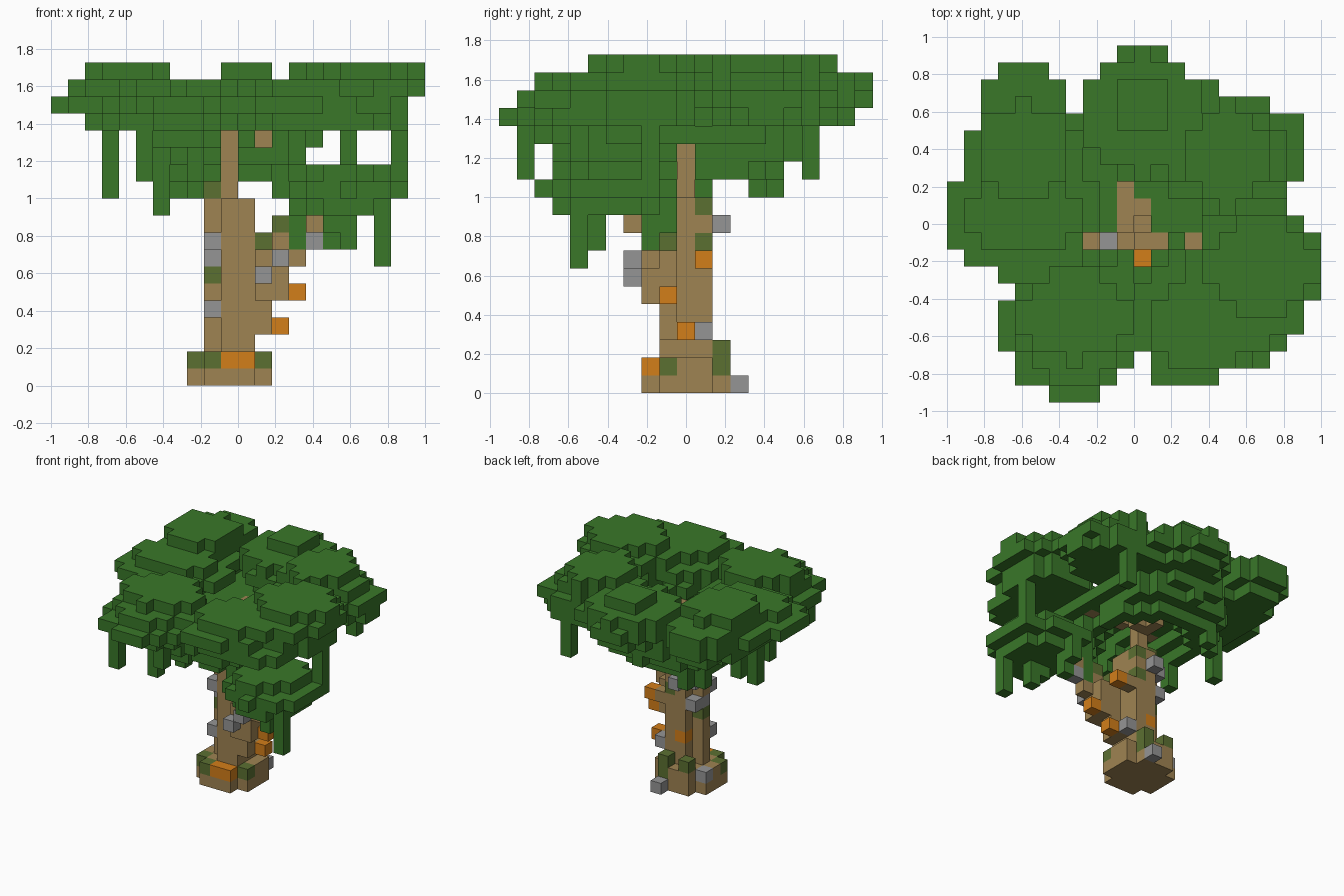
import bpy
from mathutils import Vector

old = bpy.data.objects.get("Cube")
if old:
    bpy.data.objects.remove(old, do_unlink=True)

S = 2 / 22                             # block size
ORIGIN = Vector((-1, -10.5 * S, 0))
cells = {}                             # block position -> part name


def material(name, color):
    m = bpy.data.materials.new(name)
    m.use_nodes = True
    m.diffuse_color = (*color, 1)
    m.node_tree.nodes["Principled BSDF"].inputs["Base Color"].default_value = (*color, 1)
    return m


def box(part, x, y, z):
    """Fill an inclusive range of blocks."""
    for i in range(x[0], x[1] + 1):
        for j in range(y[0], y[1] + 1):
            for k in range(z[0], z[1] + 1):
                cells[i, j, k] = part


def dots(part, *places):
    for p in places:
        cells[p] = part


def disc(part, ci, cj, rx, ry, k):
    for i in range(22):
        for j in range(21):
            if ((i - ci) / rx) ** 2 + ((j - cj) / ry) ** 2 <= 1:
                cells[i, j, k] = part


def cluster(part, ci, cj, rx, ry, layers):
    """Stacked leaf discs; layers maps a height to how far the disc shrinks."""
    for k, cut in layers.items():
        disc(part, ci, cj, rx - cut, ry - cut, k)


# Leafy funnel beneath the crown, open in front of and beside the trunk
for k, inner, outer in ((14, 0, 6.2), (13, 3, 5.85), (12, 3.6, 4.9)):
    for i in range(5, k + 2 if k == 14 else 15):
        for j in range(21):
            r = ((i - 10) ** 2 + ((j - 10) / 1.2) ** 2) ** 0.5
            front_gap = j < 10 and (i == 10 or (i == 12 and k == 14))
            side_gap = i > 10 and j == 10 and k < 14
            if inner <= r <= outer and not front_gap and not side_gap:
                cells[i, j, k] = "canopy"

# Crown clusters
cluster("canopy", 4, 14.5, 3.1, 5, {15: 0.8, 16: 0, 17: 0.1})
disc("canopy", 4, 14.3, 2.6, 2.9, 18)
cluster("canopy", 4, 10.5, 4.5, 3.6, {15: 1.5, 16: 0, 17: 1.4})
cluster("canopy", 6.8, 4, 4.3, 4.2, {14: 1.6, 15: 0, 16: 0.9})
disc("canopy", 7, 4.6, 3.2, 2.7, 17)
disc("canopy", 15.2, 4.6, 4.8, 3.3, 15)
disc("canopy", 14.05, 4.5, 3.9, 4, 16)
disc("canopy", 14.5, 4, 3.2, 2.6, 17)
cluster("canopy", 17.35, 7.2, 4, 4.6, {15: 0.9, 16: 0.8, 17: 0})
disc("canopy", 18, 7.5, 3.4, 3, 18)
cluster("canopy", 16, 14.3, 4.6, 3.5, {15: 0.3, 16: 0, 17: 0.8})
disc("canopy", 16, 14, 2.6, 3.1, 18)
cluster("canopy", 11, 16.5, 3.9, 3.7, {14: 2.3, 15: 0.8, 16: 0, 17: 0.2})
disc("canopy", 11, 17, 1.6, 1.6, 18)
dots("canopy", (10, 7, 15), (10, 8, 15), (12, 8, 15), (12, 1, 16), (15, 18, 16))

# Open the crown above the trunk
SHAFT = ((10, 12), (11, 11), (11, 10), (10, 10), (8, 9), (9, 9), (10, 9),
         (11, 9), (12, 9), (14, 9), (11, 8))
for p in [p for p in cells if p[:2] in SHAFT]:
    del cells[p]

# Low side cluster
cluster("low_canopy", 16.9, 5.8, 3.5, 3.9, {10: 0.7, 11: 0, 12: 0.9})
dots("low_canopy", (13, 6, 11), (13, 6, 12))

# Hanging vines: column, lowest and highest block
for i, j, low, high in ((3, 11, 11, 15), (5, 1, 12, 15), (6, 5, 10, 15), (6, 9, 10, 14),
                        (8, 6, 11, 14), (7, 7, 11, 14), (6, 14, 11, 14), (7, 15, 11, 13),
                        (17, 17, 12, 15), (20, 8, 11, 16), (19, 4, 7, 11), (17, 5, 8, 10),
                        (16, 8, 8, 10), (14, 8, 8, 11), (16, 5, 9, 10), (14, 7, 10, 11),
                        (8, 3, 12, 14), (16, 9, 9, 11)):
    box("hanging_vines", (i, i), (j, j), (low, high))

# Trunk with flared foot and notched left corners
box("trunk", (8, 12), (9, 11), (0, 1))
box("trunk", (9, 11), (8, 12), (0, 1))
box("trunk", (10, 11), (9, 11), (2, 10))
box("trunk", (9, 9), (10, 10), (2, 10))
box("trunk", (10, 10), (10, 10), (11, 14))
# Upper boughs
box("trunk", (10, 10), (11, 12), (13, 14))
box("trunk", (11, 11), (11, 11), (13, 14))
box("trunk", (11, 14), (9, 9), (14, 14))
dots("trunk", (8, 9, 14))
dots("canopy", (13, 9, 15))
# Side branch climbing to the low cluster
box("trunk", (12, 12), (9, 9), (3, 7))
box("trunk", (12, 12), (8, 8), (5, 7))
box("trunk", (13, 13), (8, 9), (5, 7))
dots("trunk", (12, 10, 3), (12, 11, 7), (14, 8, 7), (13, 8, 8), (15, 7, 9), (15, 8, 9))

# Moss, stones and bracket mushrooms
dots("moss", (8, 9, 1), (9, 8, 1), (12, 9, 1), (11, 12, 1),
     (9, 12, 2), (11, 12, 2), (9, 10, 6), (12, 9, 8), (13, 8, 9), (11, 11, 8),
     (11, 11, 10), (9, 10, 11))
dots("stones", (9, 9, 4), (9, 10, 7), (9, 11, 7), (9, 9, 8), (12, 7, 6), (13, 7, 7),
     (15, 8, 8), (9, 11, 9), (10, 12, 9), (12, 11, 3), (11, 13, 0), (8, 11, 1))
dots("mushrooms", (10, 8, 1), (11, 8, 1), (13, 10, 3), (14, 9, 5), (13, 11, 7), (10, 11, 4))

# Turn each part's exposed block sides into a mesh
leaf = material("leaf green", (0.041, 0.185, 0.022))
MATERIALS = {
    "canopy": leaf, "low_canopy": leaf, "hanging_vines": leaf,
    "trunk": material("bark brown", (0.345, 0.228, 0.084)),
    "moss": material("moss green", (0.105, 0.160, 0.031)),
    "stones": material("stone grey", (0.3, 0.3, 0.3)),
    "mushrooms": material("mushroom orange", (0.65, 0.21, 0.010)),
}
for part, mat in MATERIALS.items():
    verts, faces = {}, []
    for cell, owner in cells.items():
        if owner != part:
            continue
        for axis in range(3):
            for side in (0, 1):
                beside = list(cell)
                beside[axis] += 2 * side - 1
                if tuple(beside) in cells:
                    continue
                face = []
                for u, v in ((0, 0), (1, 0), (1, 1), (0, 1)):
                    corner = list(cell)
                    corner[axis] += side
                    corner[(axis + 1) % 3] += u
                    corner[(axis + 2) % 3] += v
                    face.append(verts.setdefault(tuple(corner), len(verts)))
                faces.append(face if side else face[::-1])
    mesh = bpy.data.meshes.new(part)
    mesh.from_pydata([ORIGIN + Vector(v) * S for v in verts], [], faces)
    mesh.materials.append(mat)
    bpy.context.collection.objects.link(bpy.data.objects.new(part, mesh))
